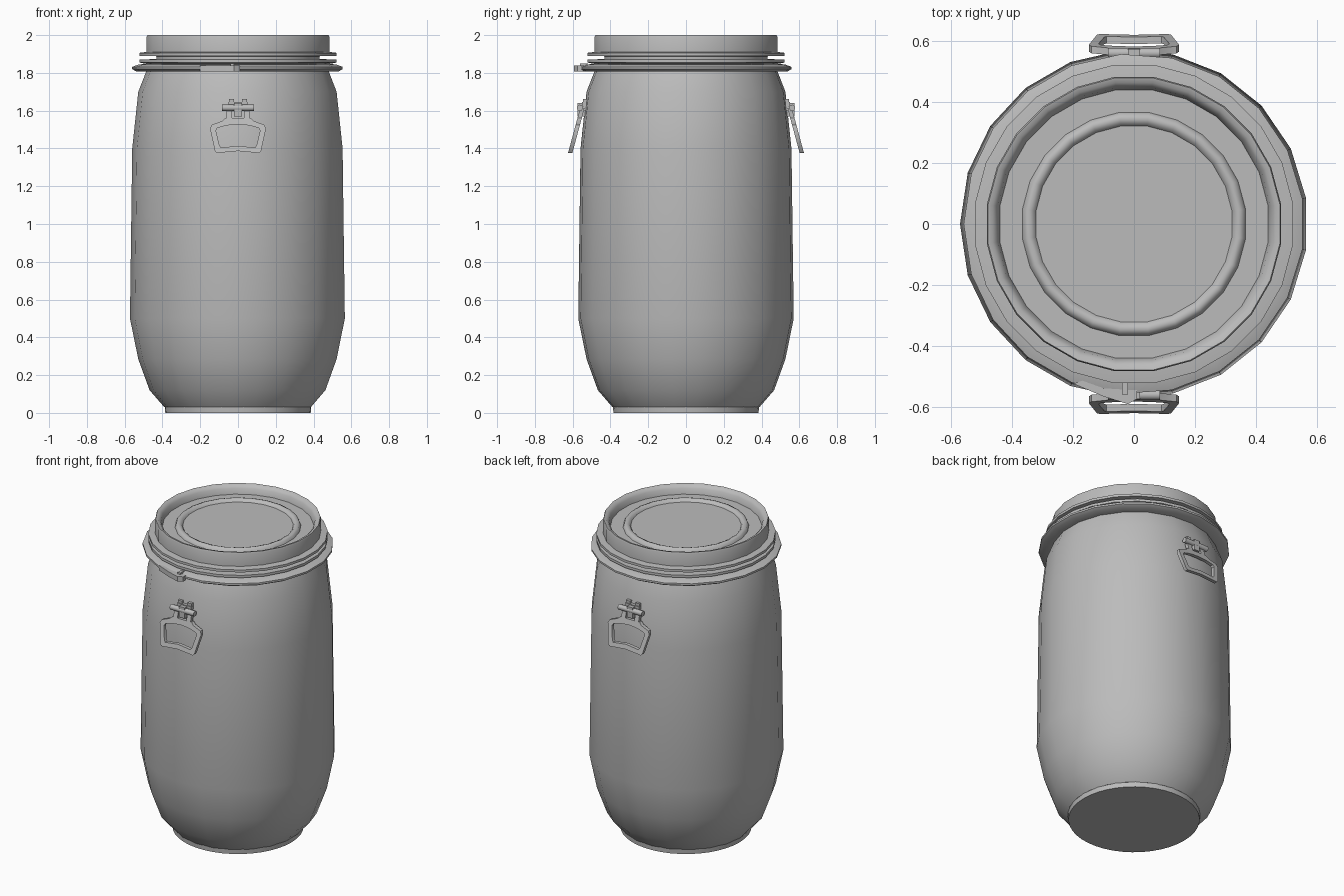
import bpy, bmesh, math
from mathutils import Vector

cube = bpy.data.objects.get("Cube")
if cube:
    bpy.data.objects.remove(cube)

grey = bpy.data.materials.new("plain grey")
grey.use_nodes = True
COLOUR = (0.5, 0.5, 0.5, 1)
grey.diffuse_color = COLOUR
grey.node_tree.nodes["Principled BSDF"].inputs["Base Color"].default_value = COLOUR


def finish(name, bm, angle=40):
    """Turn a bmesh into a shaded, coloured object."""
    bmesh.ops.recalc_face_normals(bm, faces=bm.faces)
    mesh = bpy.data.meshes.new(name)
    bm.to_mesh(mesh)
    bm.free()
    mesh.materials.append(grey)
    ob = bpy.data.objects.new(name, mesh)
    bpy.context.collection.objects.link(ob)
    bpy.ops.object.select_all(action='DESELECT')
    ob.select_set(True)
    bpy.context.view_layer.objects.active = ob
    bpy.ops.object.shade_smooth_by_angle(angle=math.radians(angle))
    return ob


def lathe(name, profile, sides, start=math.pi, closed=False, angle=40):
    """Spin (radius, height) points around z; open profiles get end caps."""
    bm = bmesh.new()
    rings = []
    for r, z in profile:
        turn = [start + math.tau * i / sides for i in range(sides)]
        rings.append([bm.verts.new((r * math.cos(a), r * math.sin(a), z)) for a in turn])
    pairs = list(zip(rings, rings[1:]))
    if closed:
        pairs.append((rings[-1], rings[0]))
    else:
        bm.faces.new(rings[0])
        bm.faces.new(rings[-1])
    for low, high in pairs:
        for i in range(sides):
            j = (i + 1) % sides
            bm.faces.new((low[i], low[j], high[j], high[i]))
    return finish(name, bm, angle)


def box(bm, x, y, z, lean=0.0):
    """Box from ranges; lean shears y outwards as z drops."""
    verts = [bm.verts.new((a, b - lean * (z[1] - c), c)) for a in x for b in y for c in z]
    for f in ((0, 1, 3, 2), (4, 6, 7, 5), (0, 4, 5, 1), (2, 3, 7, 6), (0, 2, 6, 4), (1, 5, 7, 3)):
        bm.faces.new([verts[i] for i in f])


def rod(bm, start, end, radius, sides=10):
    a, b = Vector(start), Vector(end)
    matrix = (b - a).to_track_quat('Z', 'Y').to_matrix().to_4x4()
    matrix.translation = (a + b) / 2
    bmesh.ops.create_cone(bm, cap_ends=True, segments=sides, radius1=radius,
                          radius2=radius, depth=(b - a).length, matrix=matrix)


# Barrel body and its round foot
lathe("barrel_body", [(0.39, 0.03), (0.468, 0.12), (0.528, 0.285), (0.572, 0.5),
                      (0.56, 1.4), (0.528, 1.7), (0.485, 1.81)], 21)
lathe("barrel_foot", [(0.385, 0), (0.389, 0.045)], 42)

# Neck with two thin flanges
lathe("neck", [(0.475, 1.8), (0.475, 1.845), (0.527, 1.855), (0.527, 1.871), (0.435, 1.873),
               (0.435, 1.888), (0.527, 1.89), (0.527, 1.906), (0.48, 1.912)], 24, math.pi / 24)

# Locking ring around the neck
lathe("locking_ring", [(0.47, 1.806), (0.54, 1.808), (0.56, 1.82), (0.56, 1.832),
                       (0.525, 1.845), (0.47, 1.848)], 21, closed=True)

# Lid with rounded rim, trough and raised bead
lathe("lid", [(0.488, 1.905), (0.488, 1.99), (0.484, 2.0), (0.468, 1.996), (0.453, 1.98),
              (0.445, 1.945), (0.37, 1.945), (0.363, 1.962), (0.348, 1.968),
              (0.333, 1.962), (0.325, 1.95)], 24, math.pi / 24, angle=50)

# Clasp lever wrapped on the front of the locking ring
bm = bmesh.new()
outer = [(-0.2, -0.525), (-0.1, -0.567), (-0.02, -0.592), (0.01, -0.575)]
inner = [(-0.17, -0.515), (-0.1, -0.54), (-0.02, -0.545), (0.01, -0.545)]
face = bm.faces.new([bm.verts.new((x, y, 1.807)) for x, y in outer + inner[::-1]])
lift = bmesh.ops.extrude_face_region(bm, geom=[face])["geom"]
bmesh.ops.translate(bm, vec=(0, 0, 0.032),
                    verts=[v for v in lift if isinstance(v, bmesh.types.BMVert)])
box(bm, (-0.04, -0.02), (-0.56, -0.52), (1.825, 1.85))
finish("clasp_lever", bm)

# Half outlines of the handle grip, from the top centre to the bottom centre
GRIP_OUT = [(0, 1.56), (0.07, 1.56), (0.085, 1.545), (0.14, 1.525), (0.148, 1.505),
            (0.122, 1.385), (0.112, 1.376), (0, 1.386)]
GRIP_IN = [(0, 1.527), (0.05, 1.523), (0.08, 1.517), (0.11, 1.508), (0.117, 1.495),
           (0.098, 1.415), (0.09, 1.404), (0, 1.414)]
LEAN = 0.27
PIVOT_Z = 1.615


def grip_loop(bm, half, y):
    full = half + [(-x, z) for x, z in half[-2:0:-1]]
    return [bm.verts.new((x, y - LEAN * (PIVOT_Z - z), z)) for x, z in full]


def mirror_to(bm, side):
    if side == "back":
        bmesh.ops.scale(bm, vec=(1, -1, 1), verts=bm.verts)


for side in ("front", "back"):
    # Swinging grip with two prongs
    bm = bmesh.new()
    loops = [grip_loop(bm, half, y) for half, y in
             ((GRIP_OUT, -0.56), (GRIP_IN, -0.56), (GRIP_IN, -0.537), (GRIP_OUT, -0.537))]
    for a, b in zip(loops, loops[1:] + loops[:1]):
        for i in range(len(a)):
            j = (i + 1) % len(a)
            bm.faces.new((a[i], a[j], b[j], b[i]))
    for s in (-1, 1):
        box(bm, sorted((s * 0.032, s * 0.062)), (-0.56, -0.537), (1.555, PIVOT_Z), LEAN)
    mirror_to(bm, side)
    finish(side + "_handle_grip", bm)

    # Hinge pin with its clips and wall bracket
    bm = bmesh.new()
    rod(bm, (-0.085, -0.562, PIVOT_Z), (0.085, -0.562, PIVOT_Z), 0.017)
    box(bm, (-0.02, 0.02), (-0.575, -0.53), (1.57, 1.64))
    box(bm, (-0.05, 0.05), (-0.55, -0.5), (1.625, 1.645))
    for s in (-1, 1):
        box(bm, sorted((s * 0.02, s * 0.048)), (-0.545, -0.5), (1.6, 1.662))
    mirror_to(bm, side)
    finish(side + "_handle_bracket", bm)
